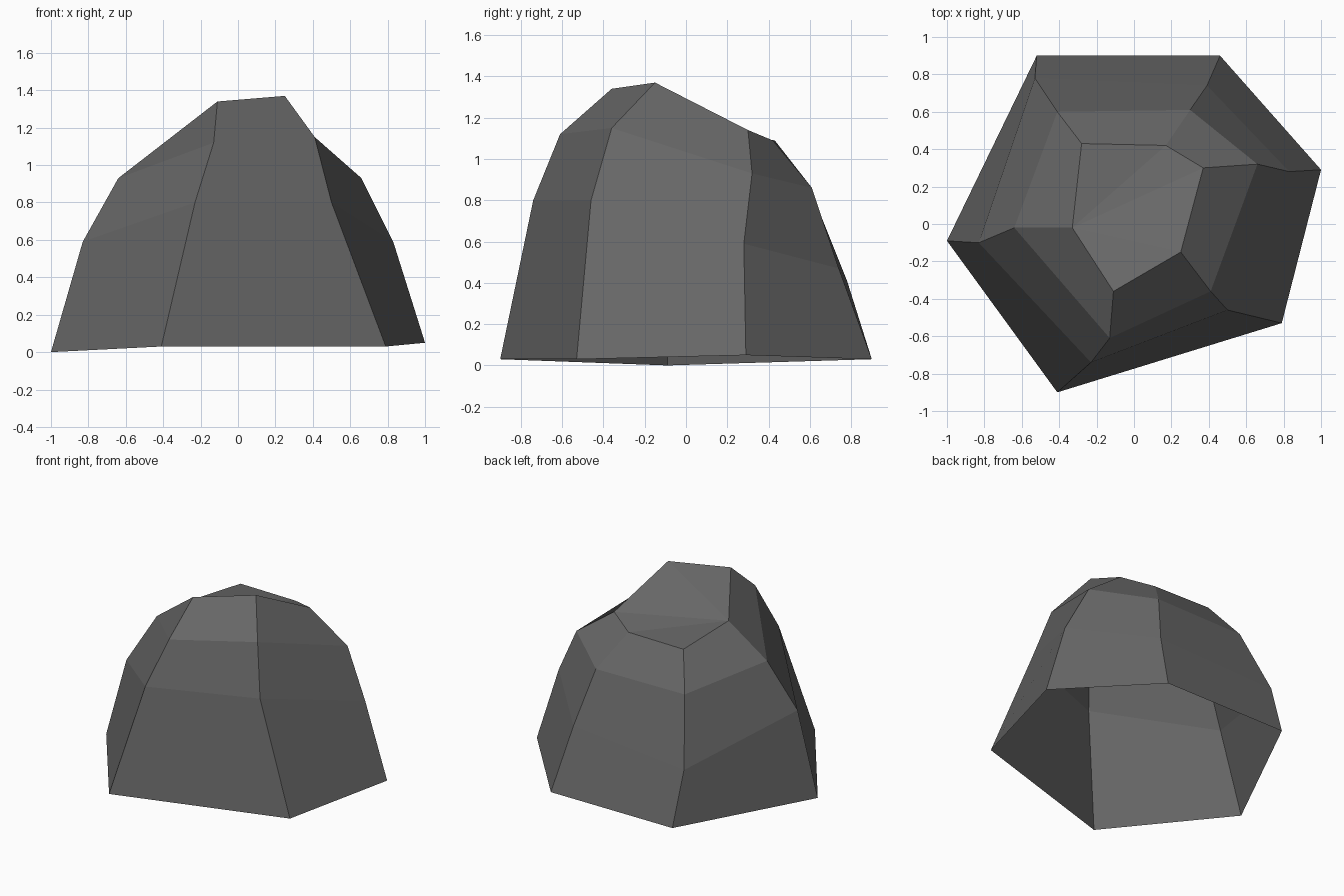
import bpy, bmesh

if "Cube" in bpy.data.objects:
    bpy.data.objects.remove(bpy.data.objects["Cube"])

# Rings of the rock, bottom to top, six corners each (left, then anticlockwise)
rings = [
    [(-1.0, -.09, 0), (-.41, -.90, .03), (.79, -.53, .03),
     (1.0, .29, .05), (.46, .90, .03), (-.52, .90, .03)],
    [(-.83, -.10, .59), (-.23, -.74, .80), (.50, -.46, .80),
     (.83, .28, .59), (.39, .74, .47), (-.53, .78, .41)],
    [(-.64, -.02, .93), (-.13, -.61, 1.12), (.41, -.36, 1.15),
     (.66, .32, .93), (.30, .61, .86), (-.41, .60, .86)],
    [(-.33, -.02, 1.14), (-.11, -.36, 1.34), (.25, -.15, 1.37),
     (.37, .30, 1.14), (.17, .42, 1.09), (-.28, .43, 1.09)],
]

bm = bmesh.new()
vs = [[bm.verts.new(p) for p in ring] for ring in rings]

# Side facets between neighbouring rings (the underside is open)
for low, high in zip(vs, vs[1:]):
    for i in range(6):
        j = (i + 1) % 6
        bm.faces.new((low[i], low[j], high[j], high[i]))

# Faceted cap, fanned from the left corner
top = vs[-1]
for i in range(1, 5):
    bm.faces.new((top[0], top[i], top[i + 1]))

mesh = bpy.data.meshes.new("rock")
bm.to_mesh(mesh)
bm.free()

grey = bpy.data.materials.new("stone grey")
grey.diffuse_color = (.135, .135, .135, 1)
grey.use_nodes = True
grey.node_tree.nodes["Principled BSDF"].inputs["Base Color"].default_value = grey.diffuse_color
mesh.materials.append(grey)

rock = bpy.data.objects.new("rock", mesh)
bpy.context.collection.objects.link(rock)
